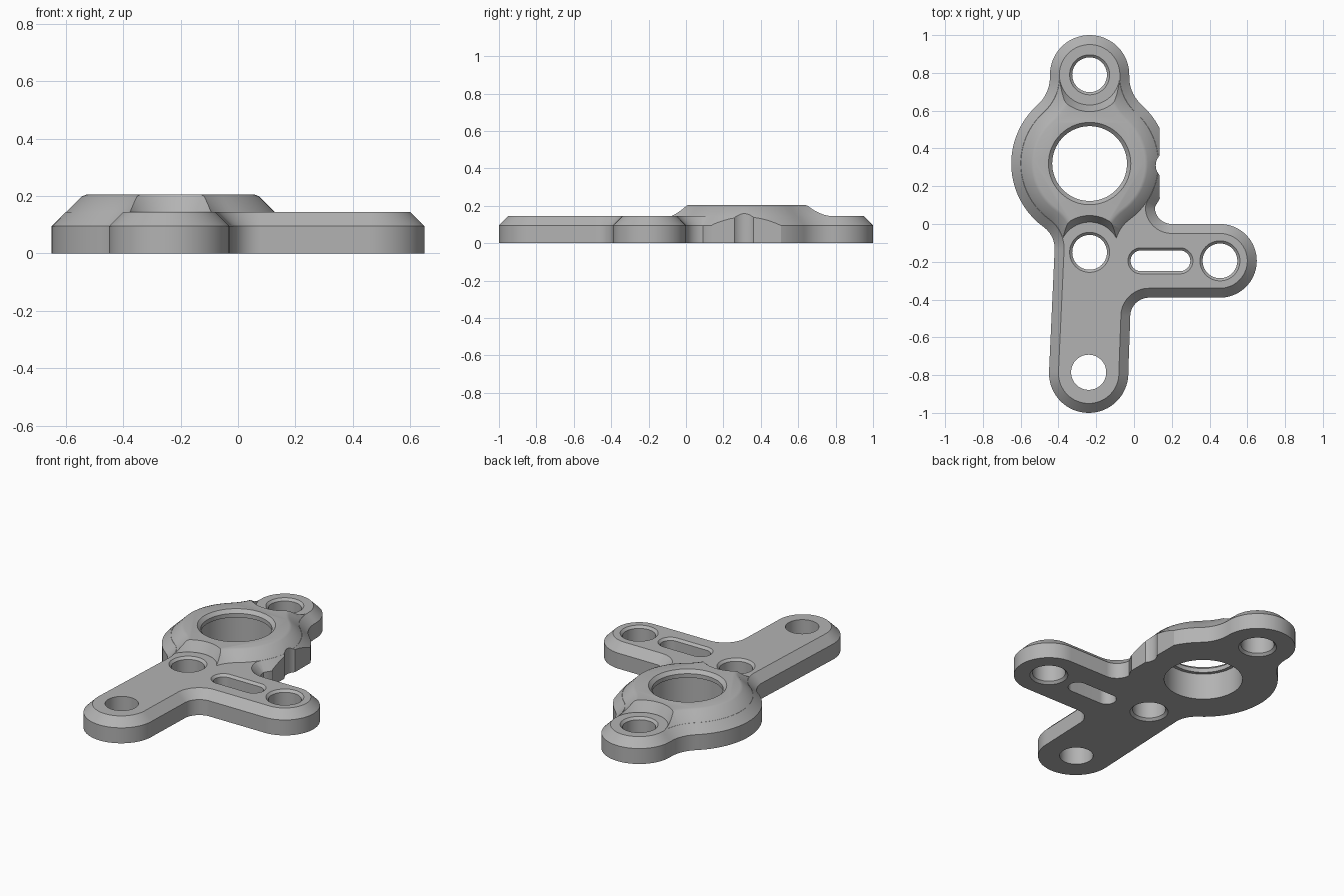
import bpy, bmesh
from math import sin, cos, radians

if "Cube" in bpy.data.objects:
    bpy.data.objects.remove(bpy.data.objects["Cube"])

metal = bpy.data.materials.new("grey metal")
metal.diffuse_color = (0.45, 0.45, 0.45, 1)
metal.use_nodes = True
metal.node_tree.nodes["Principled BSDF"].inputs["Base Color"].default_value = metal.diffuse_color


def ring(arcs, d):
    """Outline made of arcs (cx, cy, r, start, end), inset by d."""
    pts = []
    for cx, cy, r, a0, a1 in arcs:
        n = max(2, int(abs(a1 - a0) / 5))
        rad = r - d if a1 > a0 else r + d      # falling angle = concave fillet
        for i in range(n + 1):
            a = radians(a0 + (a1 - a0) * i / n)
            pts.append((cx + rad * cos(a), cy + rad * sin(a)))
    return pts


def loft(name, arcs, levels):
    """Closed solid through insets of one outline; levels = (inset, z)."""
    bm = bmesh.new()
    rows = [[bm.verts.new((x, y, z)) for x, y in ring(arcs, d)] for d, z in levels]
    n = len(rows[0])
    for a, b in zip(rows, rows[1:]):
        for i in range(n):
            j = (i + 1) % n
            bm.faces.new((a[i], a[j], b[j], b[i]))
    bm.faces.new(rows[0][::-1])
    bm.faces.new(rows[-1])
    bmesh.ops.remove_doubles(bm, verts=bm.verts[:], dist=0.0005)
    bmesh.ops.recalc_face_normals(bm, faces=bm.faces[:])
    me = bpy.data.meshes.new(name)
    bm.to_mesh(me)
    bm.free()
    me.materials.append(metal)
    ob = bpy.data.objects.new(name, me)
    bpy.context.collection.objects.link(ob)
    return ob


def circle(x, y, r):
    return [(x, y, r, 0, 360)]


def combine(target, other, op='DIFFERENCE'):
    m = target.modifiers.new("bool", 'BOOLEAN')
    m.operation, m.object, m.solver = op, other, 'EXACT'
    bpy.context.view_layer.objects.active = target
    bpy.ops.object.modifier_apply(modifier=m.name)
    bpy.data.objects.remove(other, do_unlink=True)


X = -0.235                                    # axis of boss and lobes
top_half = [(X, .79, .21, -1.6, 181.6),       # upper lobe
            (-.645, .7785, .2, 1.6, -48.2),   # left neck fillet
            (X, .32, .415, 131.8, 234.2)]     # left of boss
right_neck = (.175, .7785, .2, 228.2, 178.4)

# Flat plate with chamfered top edge
plate = loft("bracket_plate", top_half + [
    (-.56, -.13, .14, 54.2, -2.6),            # boss to leg
    (-.24, -.79, .21, 177.4, 362.6),          # leg end
    (.08, -.49, .1, 182.6, 90),               # leg to arm
    (.455, -.195, .195, -90, 90),             # arm end
    (.2, .09, .09, 270, 180),                 # arm to boss
    (X, .32, .415, -33.5, 48.2),
    right_neck], [(0, 0), (0, .095), (.05, .145)])

# Raised conical boss with necks, cleared around the two neighbouring holes
boss = loft("boss", top_half + [
    (-.56, -.13, .14, 54.2, 0),
    (X, -.15, .185, 180, 360),
    (.09, -.13, .14, 180, 125.8),
    (X, .32, .415, -54.2, 48.2),
    right_neck], [(.001, .02), (.001, .095), (.106, .199), (.122, .205)])
for y in (.79, -.15):
    combine(boss, loft("pocket", circle(X, y, .16),
                       [(0, .14), (0, .147), (-.035, .205), (-.035, .3)]))
combine(plate, boss, 'UNION')

# Flat and scallop on the right of the boss
flat = [(.135, .14, 0, 0, 10), (.4, .14, 0, 0, 10),
        (.4, .62, 0, 0, 10), (.135, .62, 0, 0, 10)]
combine(plate, loft("flat_cut", flat, [(0, -.1), (0, .4)]))
combine(plate, loft("scallop_cut", circle(.19, .31, .075), [(0, -.1), (0, .4)]))

# Chamfered bolt holes, plain leg hole, slot
C = .014
for x, y in ((X, .79), (X, -.15), (.455, -.195)):
    combine(plate, loft("hole_cut", circle(x, y, .092),
                        [(-C, -.1), (-C, 0), (0, C), (0, .145 - C), (-C, .145), (-C, .3)]))
combine(plate, loft("leg_hole_cut", circle(-.24, -.785, .093), [(0, -.1), (0, .3)]))
slot = [(.243, -.195, .055, -90, 90), (.037, -.195, .055, 90, 270)]
combine(plate, loft("slot_cut", slot,
                    [(0, -.1), (0, .145 - C), (-C, .145), (-C, .3)]))

# Main bore with a small lip under the top chamfer
combine(plate, loft("bore_cut", circle(X, .32, .218),
                    [(0, -.1), (0, .16), (.02, .16), (.02, .185), (0, .205), (0, .3)]))

bpy.ops.object.select_all(action='DESELECT')
plate.select_set(True)
bpy.context.view_layer.objects.active = plate
bpy.ops.object.shade_smooth_by_angle(angle=radians(25))
